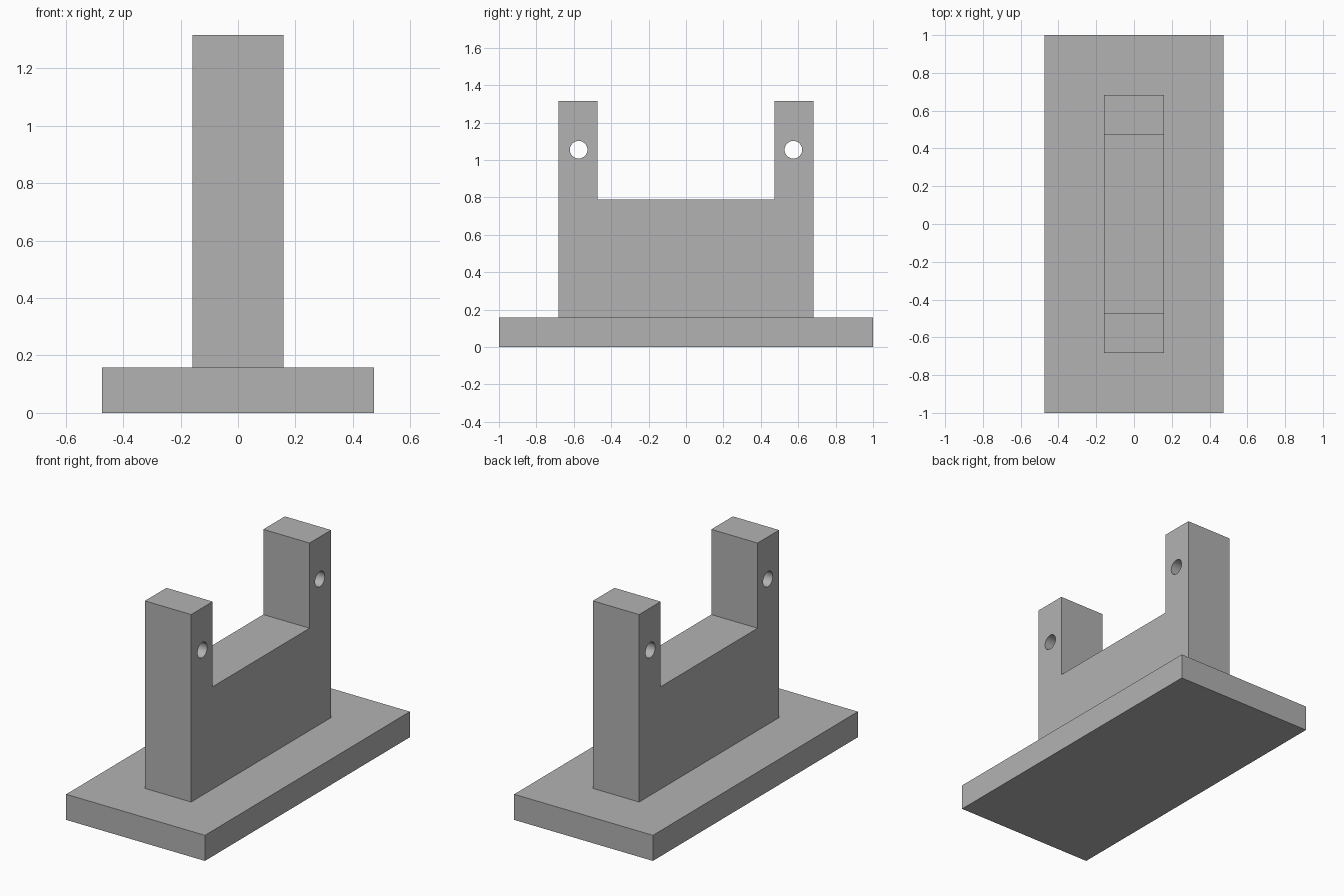
import bpy
import bmesh
import math

default_cube = bpy.data.objects.get("Cube")
if default_cube:
    bpy.data.objects.remove(default_cube, do_unlink=True)

# Single plain grey
grey = bpy.data.materials.new("light grey")
grey.use_nodes = True
colour = (0.448, 0.448, 0.448, 1)
grey.diffuse_color = colour
grey.node_tree.nodes["Principled BSDF"].inputs["Base Color"].default_value = colour


def extrude_profile(name, points, half_width):
    """Solid made from a (y, z) outline extruded along x."""
    bm = bmesh.new()
    face = bm.faces.new([bm.verts.new((-half_width, y, z)) for y, z in points])
    grown = bmesh.ops.extrude_face_region(bm, geom=[face])["geom"]
    moved = [v for v in grown if isinstance(v, bmesh.types.BMVert)]
    bmesh.ops.translate(bm, verts=moved, vec=(2 * half_width, 0, 0))
    bmesh.ops.recalc_face_normals(bm, faces=bm.faces)
    mesh = bpy.data.meshes.new(name)
    bm.to_mesh(mesh)
    bm.free()
    mesh.materials.append(grey)
    obj = bpy.data.objects.new(name, mesh)
    bpy.context.collection.objects.link(obj)
    return obj


base_top = 0.158
post_top = 1.316
saddle = 0.79
outer, inner = 0.683, 0.473

# Base slab
extrude_profile("base_plate", [(-1, 0), (1, 0), (1, base_top), (-1, base_top)], 0.474)

# U-shaped upright with two posts
upright = extrude_profile("upright_bracket", [
    (-outer, base_top), (outer, base_top), (outer, post_top), (inner, post_top),
    (inner, saddle), (-inner, saddle), (-inner, post_top), (-outer, post_top)], 0.158)

# Pin hole through each post
for side in (-1, 1):
    bpy.ops.mesh.primitive_cylinder_add(
        vertices=48, radius=0.047, depth=1,
        location=(0, side * 0.574, 1.055), rotation=(0, math.pi / 2, 0))
    cutter = bpy.context.object
    cutter.name = "hole_cutter"
    cutter.hide_render = True
    cutter.data.materials.append(grey)
    cut = upright.modifiers.new("pin_hole", 'BOOLEAN')
    cut.operation = 'DIFFERENCE'
    cut.solver = 'EXACT'
    cut.object = cutter
    bpy.context.view_layer.objects.active = upright
    bpy.ops.object.modifier_apply(modifier=cut.name)
    bpy.data.objects.remove(cutter, do_unlink=True)

# Smooth hole walls, sharp box edges
bpy.ops.object.select_all(action='DESELECT')
upright.select_set(True)
bpy.context.view_layer.objects.active = upright
bpy.ops.object.shade_smooth_by_angle(angle=math.radians(30))
